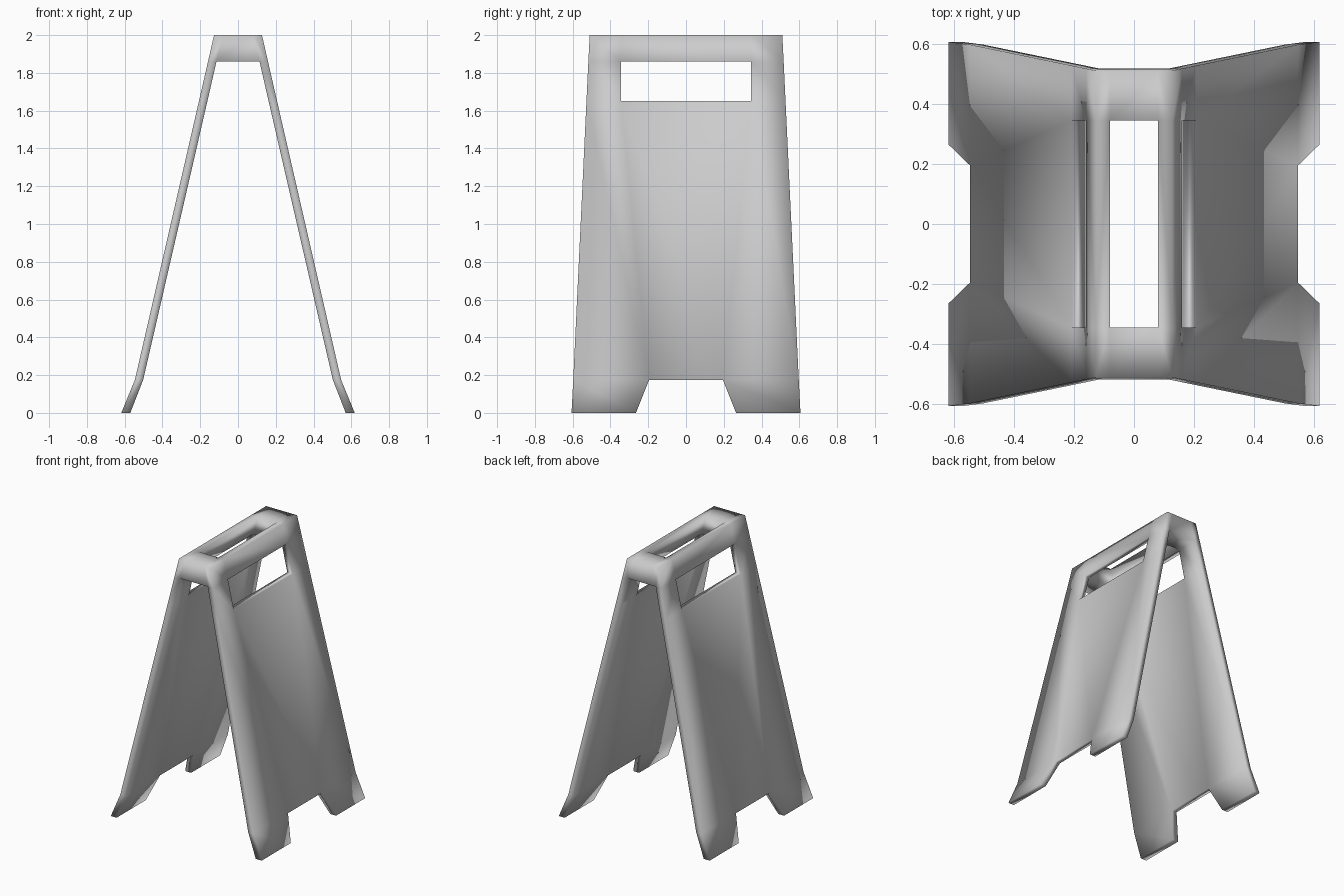
import bpy, bmesh

if "Cube" in bpy.data.objects:
    bpy.data.objects.remove(bpy.data.objects["Cube"])

# Rows from top to foot: z, outer x, inner x, half width, half width of opening
ROWS = [(2.00, 0.127, 0.080, 0.510, 0.345),
        (1.86, 0.159, 0.114, 0.517, 0.345),
        (1.65, 0.207, 0.162, 0.527, 0.345),
        (0.175, 0.546, 0.502, 0.597, 0.195),
        (0.00, 0.618, 0.570, 0.606, 0.265)]

bm = bmesh.new()
cache = {}


def vert(side, layer, row, col):
    """Shared vertex: side -1/1, layer 0 outer / 1 inner, col 0..3 along y."""
    key = (side, layer, row, col)
    if key not in cache:
        z, xo, xi, w, a = ROWS[row]
        cache[key] = bm.verts.new((side * (xi if layer else xo), (-w, -a, a, w)[col], z))
    return cache[key]


faces = {}


def block(a, b):
    """Six-sided block between two quads; faces shared by two blocks cancel."""
    quads = [a, b] + [[a[i], a[(i + 1) % 4], b[(i + 1) % 4], b[i]] for i in range(4)]
    for q in quads:
        key = frozenset(q)
        if key in faces:
            del faces[key]
        else:
            faces[key] = q


def quad(side, layer, row, col):
    return [vert(side, layer, row, col), vert(side, layer, row, col + 1),
            vert(side, layer, row + 1, col + 1), vert(side, layer, row + 1, col)]


# Two leaning panels: top rail, window row, board, and feet with a notch
for side in (-1, 1):
    for row, cols in enumerate([(0, 1, 2), (0, 2), (0, 1, 2), (0, 2)]):
        for col in cols:
            block(quad(side, 0, row, col), quad(side, 1, row, col))

# End bridges joining the rails on either side of the handle slot
for col in (0, 2):
    block(quad(-1, 1, 0, col), quad(1, 1, 0, col))

for q in faces.values():
    bm.faces.new(q)
bmesh.ops.recalc_face_normals(bm, faces=bm.faces)
for f in bm.faces:
    f.smooth = True

mesh = bpy.data.meshes.new("folding_floor_sign")
bm.to_mesh(mesh)
bm.free()
sign = bpy.data.objects.new("folding_floor_sign", mesh)
bpy.context.collection.objects.link(sign)
